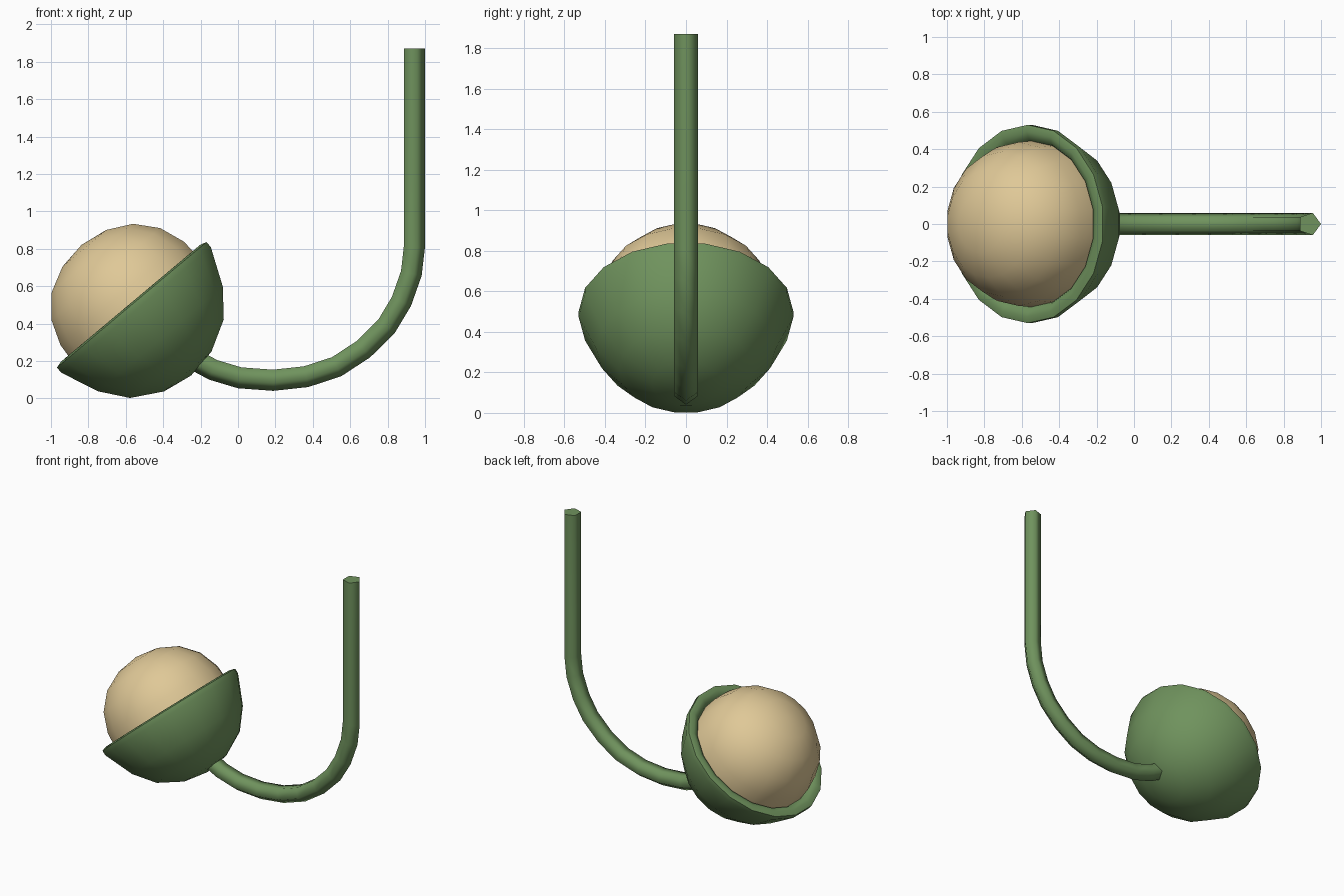
import bpy, bmesh, math
from mathutils import Vector, Matrix

if "Cube" in bpy.data.objects:
    bpy.data.objects.remove(bpy.data.objects["Cube"])

def material(name, rgb):
    m = bpy.data.materials.new(name)
    m.diffuse_color = (*rgb, 1)
    m.use_nodes = True
    m.node_tree.nodes["Principled BSDF"].inputs["Base Color"].default_value = m.diffuse_color
    return m

green = material("leaf green", (0.16, 0.29, 0.11))
tan = material("nut tan", (0.74, 0.58, 0.31))

def finish(name, bm, mat, angle):
    bmesh.ops.recalc_face_normals(bm, faces=bm.faces)
    me = bpy.data.meshes.new(name)
    bm.to_mesh(me)
    bm.free()
    me.materials.append(mat)
    ob = bpy.data.objects.new(name, me)
    bpy.context.collection.objects.link(ob)
    bpy.ops.object.select_all(action='DESELECT')
    ob.select_set(True)
    bpy.context.view_layer.objects.active = ob
    bpy.ops.object.shade_smooth_by_angle(angle=math.radians(angle))
    return ob

def skin(bm, rings):
    """Bridge successive rings of vertices with quads."""
    for a, b in zip(rings, rings[1:]):
        n = len(a)
        for i in range(n):
            bm.faces.new((a[i], a[(i + 1) % n], b[(i + 1) % n], b[i]))

# Shared tilted frame of nut and cup
FRAME = Matrix.Translation((-0.54, 0, 0.467)) @ Matrix.Rotation(math.radians(-40), 4, 'Y')
SIDES = 18

def lathe(name, pole, profile, mat, angle):
    bm = bmesh.new()
    rings = []
    for r, z in profile:
        angs = [math.tau * (i + 0.5) / SIDES for i in range(SIDES)]
        rings.append([bm.verts.new(FRAME @ Vector((r * math.cos(t), r * math.sin(t), z)))
                      for t in angs])
    skin(bm, rings)
    tip = bm.verts.new(FRAME @ Vector((0, 0, pole)))
    for i in range(SIDES):
        bm.faces.new((tip, rings[0][i], rings[0][(i + 1) % SIDES]))
    return finish(name, bm, mat, angle)

# Round nut, its lower part hidden in the cup
lathe("nut", 0.462, [(0.155, 0.438), (0.288, 0.371), (0.386, 0.26),
                     (0.437, 0.124), (0.445, 0.0)], tan, 40)

# Cup with a flared, rounded lip
lathe("cup", -0.45, [(0.168, -0.422), (0.332, -0.332), (0.442, -0.195), (0.530, 0.008),
                     (0.530, 0.044), (0.495, 0.054), (0.455, 0.035), (0.435, 0.0)],
      green, 60)

# Five-sided stem swept along a hook-shaped path
path = [Vector((x, 0, z)) for x, z in [
    (0.937, 1.87), (0.937, 0.81), (0.921, 0.67), (0.868, 0.52), (0.79, 0.39),
    (0.667, 0.268), (0.525, 0.175), (0.363, 0.122), (0.188, 0.103), (0.01, 0.116),
    (-0.13, 0.158), (-0.25, 0.222)]]
bm = bmesh.new()
rings = []
for i, p in enumerate(path):
    d = (path[min(i + 1, len(path) - 1)] - path[max(i - 1, 0)]).normalized()
    if i == 1:
        d = (Vector((0, 0, -1)) + (path[2] - path[1]).normalized()).normalized()
    out = Vector((-d.z, 0, d.x))  # outer side of the bend
    rings.append([bm.verts.new(p + 0.0625 * (out * math.cos(math.tau * k / 5)
                  + Vector((0, 1, 0)) * math.sin(math.tau * k / 5))) for k in range(5)])
skin(bm, rings)
bm.faces.new(rings[0])
bm.faces.new(rings[-1])
finish("stem", bm, green, 75)
